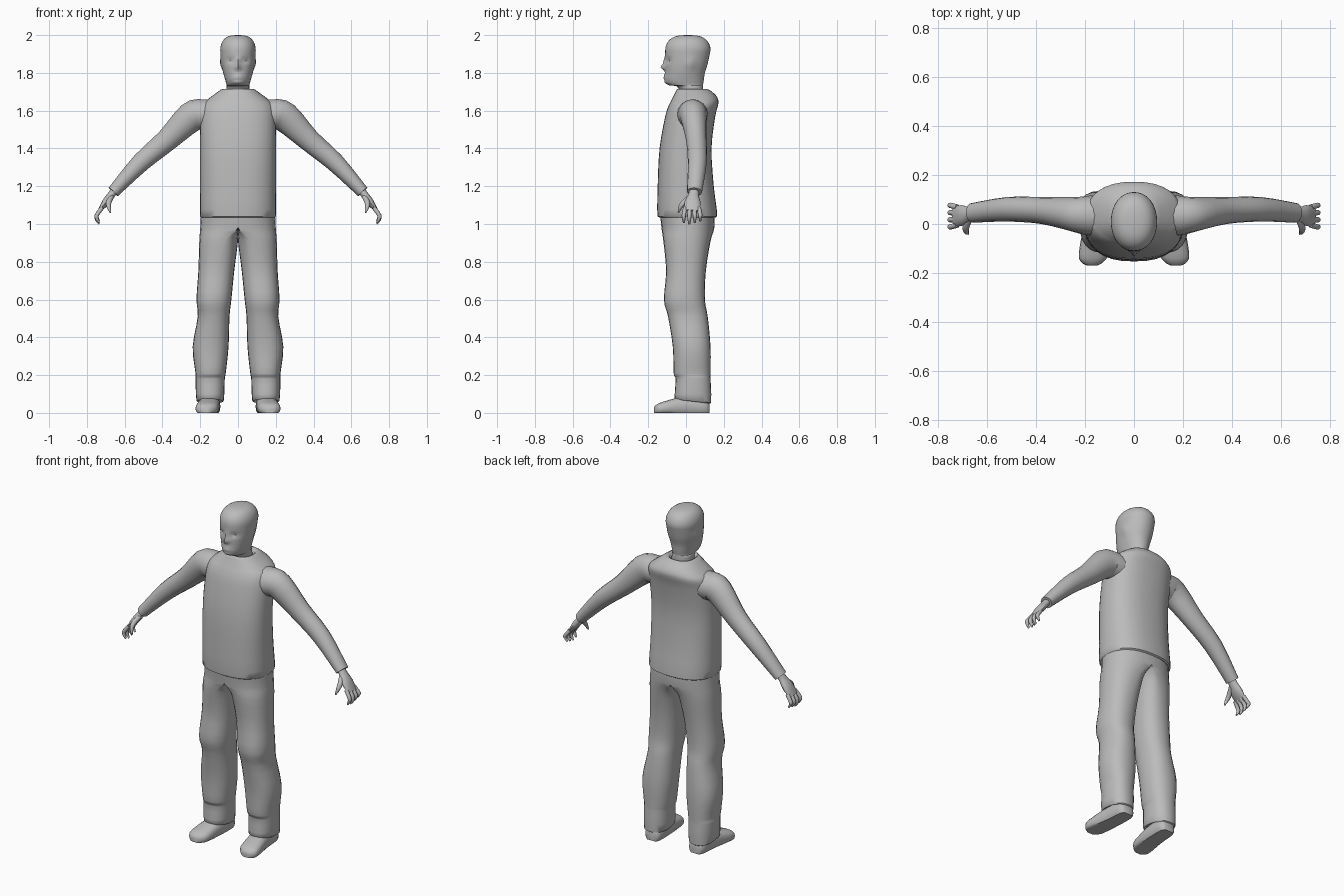
import bpy, bmesh, math
from mathutils import Vector

cube = bpy.data.objects.get("Cube")
if cube:
    bpy.data.objects.remove(cube)

grey = bpy.data.materials.new("plain grey")
grey.use_nodes = True
grey.diffuse_color = (.5, .5, .5, 1)
grey.node_tree.nodes["Principled BSDF"].inputs["Base Color"].default_value = grey.diffuse_color


def smooth_rows(rows, steps):
    """Run a smooth spline through a short list of section values."""
    last = len(rows) - 1
    result = []
    for index in range(last):
        before = rows[max(index - 1, 0)]
        start, end = rows[index], rows[index + 1]
        after = rows[min(index + 2, last)]
        for step in range(steps):
            t = step / steps
            row = []
            for p, q, r, s in zip(before, start, end, after):
                leave, arrive = (r - p) / 2, (s - q) / 2
                ease = t * t * (3 - 2 * t)
                bend = t * (1 - t) * (leave * (1 - t) - arrive * t)
                row.append(q + (r - q) * ease + bend)
            result.append(row)
    return result + [list(rows[last])]


def power(value, squareness):
    return math.copysign(abs(value) ** (2 / squareness), value)


def ring(centre, right, up, sides, squareness, left=None):
    """Superellipse section; left is the half width on the other side."""
    points = []
    for index in range(sides):
        angle = math.tau * index / sides
        across = power(math.cos(angle), squareness)
        along = power(math.sin(angle), squareness)
        half = left if left and across < 0 else right
        points.append(Vector(centre) + Vector(half) * across + Vector(up) * along)
    return points


def loft(name, rings, mirror=False, shape=None):
    """Skin rings into a closed, smooth-shaded part."""
    bm = bmesh.new()
    loops = [[bm.verts.new(point) for point in points] for points in rings]
    for lower, upper in zip(loops, loops[1:]):
        for index in range(len(lower)):
            bm.faces.new((lower[index - 1], lower[index], upper[index], upper[index - 1]))
    bm.faces.new(loops[0])
    bm.faces.new(loops[-1])
    if shape:
        shape(bm)
    bmesh.ops.recalc_face_normals(bm, faces=bm.faces)
    mesh = bpy.data.meshes.new(name)
    bm.to_mesh(mesh)
    bm.free()
    mesh.materials.append(grey)
    part = bpy.data.objects.new(name, mesh)
    bpy.context.collection.objects.link(part)
    bpy.ops.object.select_all(action="DESELECT")
    part.select_set(True)
    bpy.context.view_layer.objects.active = part
    bpy.ops.object.shade_smooth_by_angle(angle=math.radians(50))
    if mirror:
        part.modifiers.new("mirror", "MIRROR")


def level_ring(height, width, front, back, sides, squareness):
    middle, depth = (front + back) / 2, (back - front) / 2
    return ring((0, middle, height), (width, 0, 0), (0, depth, 0), sides, squareness)


def limb(name, rows, sides=12):
    """Mirrored tube from rows of x, y, z, half thickness, half breadth."""
    rows = smooth_rows(rows, 3)
    rings = []
    for index, (x, y, z, thickness, breadth) in enumerate(rows):
        ahead = Vector(rows[min(index + 1, len(rows) - 1)][:3])
        behind = Vector(rows[max(index - 1, 0)][:3])
        path = (ahead - behind).normalized()
        side = (Vector((0, 1, 0)) - path * path.y).normalized()
        rings.append(ring((x, y, z), side * breadth, path.cross(side) * thickness, sides, 2))
    loft(name, rings, mirror=True)


# Head and neck, with facial relief pressed into the front
def face_relief(bm):
    def bump(vert, x, z, width, height, push):
        across = (abs(vert.co.x) - x) / width
        along = (vert.co.z - z) / height
        vert.co.y -= push * math.exp(-across ** 2 - along ** 2)

    for vert in bm.verts:
        if vert.co.y < 0:
            bump(vert, x=0, z=1.83, width=.012, height=.015, push=.024)  # nose tip
            bump(vert, x=0, z=1.86, width=.01, height=.02, push=.01)  # nose bridge
            bump(vert, x=.04, z=1.866, width=.02, height=.012, push=-.013)  # eye sockets
            bump(vert, x=0, z=1.78, width=.025, height=.013, push=.01)  # lips
            bump(vert, x=0, z=1.78, width=.03, height=.003, push=-.009)  # mouth line
            bump(vert, x=0, z=1.75, width=.025, height=.01, push=.008)  # chin
        elif abs(vert.co.x) > .04:
            near = ((vert.co.y - .025) / .02) ** 2 + ((vert.co.z - 1.85) / .03) ** 2
            vert.co.x += math.copysign(.008, vert.co.x) * math.exp(-near)


head_rows = smooth_rows([
    (1.62, .06, -.03, .09), (1.72, .06, -.04, .09), (1.735, .06, -.09, .09),
    (1.76, .067, -.11, .094), (1.8, .078, -.11, .1), (1.85, .088, -.11, .115),
    (1.92, .094, -.11, .13)], 5)
crown, brow, forehead, nape = head_rows[-1]
centre = .01
for step in range(1, 9):
    turn = math.radians(11 * step)
    shrink = math.cos(turn) ** .65
    head_rows.append((crown + (2 - crown) * math.sin(turn), brow * shrink,
                      centre + (forehead - centre) * shrink, centre + (nape - centre) * shrink))
loft("head", [level_ring(*row, 40, 2.1) for row in head_rows], shape=face_relief)

# Hooded top, rolled in at the hem and the collar
body_rows = smooth_rows([
    (1.06, .18, -.12, .13), (1.04, .2, -.15, .165), (1.2, .2, -.15, .147),
    (1.4, .2, -.14, .135), (1.57, .2, -.11, .155), (1.63, .19, -.09, .17),
    (1.66, .16, -.075, .17), (1.69, .12, -.06, .15), (1.715, .08, -.045, .11),
    (1.69, .06, -.03, .09)], 3)
loft("sweater_body", [level_ring(*row, 32, 2.4) for row in body_rows])

limb("sleeve", [
    (.1, .035, 1.575, .08, .085), (.19, .035, 1.58, .08, .08), (.25, .04, 1.565, .08, .07),
    (.375, .055, 1.445, .06, .055), (.515, .06, 1.325, .05, .05),
    (.66, .045, 1.17, .033, .04)], sides=16)


# Trousers: two legs whose tops meet on the centre line, with a sloping hem
def fit_seam(bm):
    for vert in bm.verts:
        vert.co.x = max(vert.co.x, 0)
        if vert.co.z < .1:
            vert.co.z -= .12 * vert.co.y
    seam = [face for face in bm.faces if all(vert.co.x < .0001 for vert in face.verts)]
    bmesh.ops.delete(bm, geom=seam, context="FACES")


def leg_ring(height, middle, inner, outer, front, back):
    return ring((middle, (front + back) / 2, height), (outer - middle, 0, 0),
                (0, (back - front) / 2, 0), 24, 2.3, left=(inner - middle, 0, 0)
                and (middle - inner, 0, 0))


leg_rows = smooth_rows([
    (1.08, 0, 0, .195, -.14, .15), (.98, 0, 0, .2, -.13, .15), (.91, .07, 0, .205, -.12, .13),
    (.75, .11, .02, .21, -.105, .105), (.6, .13, .035, .22, -.117, .1),
    (.51, .13, .045, .213, -.095, .115), (.35, .145, .05, .24, -.07, .13),
    (.21, .15, .065, .225, -.065, .13), (.18, .15, .07, .225, -.055, .13),
    (.07, .15, .075, .22, -.06, .133), (.08, .15, .09, .2, -.04, .11)], 3)
loft("trouser_leg", [leg_ring(*row) for row in leg_rows], mirror=True, shape=fit_seam)


# Shoes, lofted heel to toe over a flat sole
def flat_sole(bm):
    for vert in bm.verts:
        vert.co.z = max(vert.co.z, 0)


shoe_rows = smooth_rows([
    (.125, .145, .03, .05), (.1, .145, .05, .08), (0, .15, .055, .09),
    (-.12, .165, .06, .06), (-.155, .17, .045, .045), (-.17, .17, .02, .03)], 3)
loft("shoe", [ring((middle, y, top * .4), (width, 0, 0), (0, 0, top * .6), 18, 2.6)
              for y, middle, width, top in shoe_rows], mirror=True, shape=flat_sole)

# Hands: palm, four curled fingers and a thumb
limb("palm", [(.645, .045, 1.19, .02, .026), (.67, .04, 1.155, .02, .028),
              (.7, .035, 1.115, .02, .042), (.735, .03, 1.07, .008, .04)])
for index, finger in enumerate(("index", "middle", "ring", "little")):
    root = .024 * index - .004
    tip = root + .005 * (index - 1.5)
    rise = .007 * abs(index - 1)
    limb(finger + "_finger", [
        (.72, root, 1.085, .011, .012), (.746, tip, 1.05, .011, .011),
        (.748, tip, 1.025 + rise, .01, .01), (.735, tip, 1 + rise, .004, .005)])
limb("thumb", [(.67, .025, 1.145, .014, .014), (.684, -.01, 1.115, .014, .014),
               (.684, -.03, 1.09, .011, .011), (.675, -.04, 1.06, .004, .004)])
